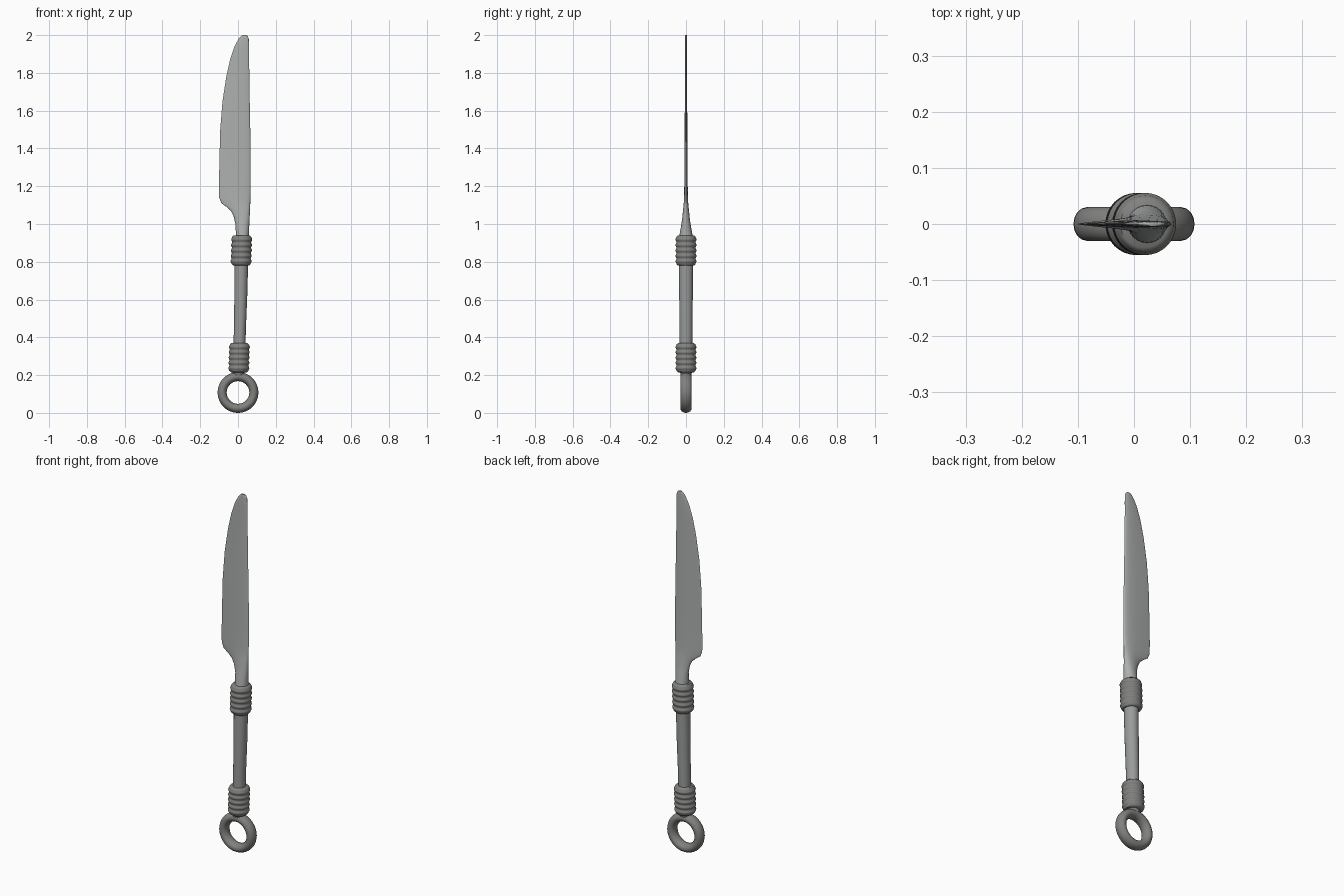
import bpy, bmesh, math

cube = bpy.data.objects.get("Cube")
if cube:
    bpy.data.objects.remove(cube)


def material(name, rgb):
    m = bpy.data.materials.new(name)
    m.use_nodes = True
    m.diffuse_color = (*rgb, 1)
    m.node_tree.nodes["Principled BSDF"].inputs["Base Color"].default_value = (*rgb, 1)
    return m


BLADE = material("blade steel", (0.42, 0.43, 0.43))
GRIP = material("grip steel", (0.32, 0.33, 0.33))
DARK = material("dark binding", (0.22, 0.22, 0.21))


def loft(name, sections, mat, angle=40):
    """Skin a stack of closed point loops and cap both ends."""
    bm = bmesh.new()
    loops = [[bm.verts.new(p) for p in s] for s in sections]
    n = len(loops[0])
    for a, b in zip(loops, loops[1:]):
        for i in range(n):
            j = (i + 1) % n
            bm.faces.new((a[i], a[j], b[j], b[i]))
    bm.faces.new(loops[0][::-1])
    bm.faces.new(loops[-1])
    mesh = bpy.data.meshes.new(name)
    bm.to_mesh(mesh)
    bm.free()
    mesh.materials.append(mat)
    obj = bpy.data.objects.new(name, mesh)
    bpy.context.collection.objects.link(obj)
    smooth(obj, angle)
    return obj


def smooth(obj, angle):
    bpy.ops.object.select_all(action="DESELECT")
    obj.select_set(True)
    bpy.context.view_layer.objects.active = obj
    bpy.ops.object.shade_smooth_by_angle(angle=math.radians(angle))


def circle(cx, z, rx, ry, n=32):
    turn = [2 * math.pi * i / n for i in range(n)]
    return [(cx + rx * math.cos(t), ry * math.sin(t), z) for t in turn]


def blade_section(z, left, right, half, wedge):
    """Ellipse that thins towards the cutting edge as wedge goes to 1."""
    mid, rx = (left + right) / 2, (right - left) / 2
    points = []
    for x, y, _ in circle(0, z, 1, 1, 24):
        taper = 1 - wedge * 0.75 * (1 - x) / 2
        points.append((mid + rx * x, half * y * taper, z))
    return points


# Blade: height, cutting edge, spine, half thickness, wedge amount
rows = [
    (0.90, -0.012, 0.058, 0.036, 0), (0.95, -0.011, 0.058, 0.033, 0),
    (1.00, -0.014, 0.060, 0.026, 0.2), (1.04, -0.023, 0.062, 0.022, 0.4),
    (1.07, -0.038, 0.063, 0.020, 0.6), (1.09, -0.060, 0.064, 0.018, 0.8),
    (1.11, -0.088, 0.065, 0.017, 1), (1.14, -0.100, 0.066, 0.015, 1),
    (1.20, -0.101, 0.067, 0.013, 1), (1.35, -0.098, 0.067, 0.011, 1),
    (1.50, -0.094, 0.065, 0.010, 1), (1.65, -0.082, 0.062, 0.009, 1),
    (1.78, -0.062, 0.060, 0.008, 1), (1.87, -0.042, 0.059, 0.007, 0.8),
    (1.94, -0.019, 0.059, 0.007, 0.6), (1.98, 0.003, 0.057, 0.006, 0.4),
    (1.995, 0.016, 0.052, 0.005, 0.2), (2.0, 0.024, 0.044, 0.004, 0),
]
loft("blade", [blade_section(*r) for r in rows], BLADE, 60)

# Grip rod, leaning slightly towards the spine
rod = [(0.30, 0.007, 0.031), (0.45, 0.010, 0.032), (0.62, 0.015, 0.034), (0.84, 0.019, 0.036)]
loft("grip", [circle(x, z, r, r + 0.002) for z, x, r in rod], GRIP)


# Ribbed collars
def collar(name, cx, low, high, ribs=5, steps=40):
    stack = [circle(cx, low, 0.042, 0.042)]
    for i in range(steps + 1):
        t = i / steps
        r = 0.053 + 0.0025 * math.cos(2 * math.pi * ribs * t + math.pi)
        stack.append(circle(cx + 0.004 * (t - 0.5), low + 0.008 + t * (high - low - 0.016), r, r))
    stack.append(circle(cx, high, 0.042, 0.042))
    loft(name, stack, DARK, 50)


collar("lower_collar", 0.006, 0.215, 0.370)
collar("upper_collar", 0.018, 0.780, 0.940)

# Hanging ring and its short neck
bpy.ops.mesh.primitive_torus_add(
    major_radius=0.084, minor_radius=0.024, major_segments=40, minor_segments=16,
    location=(0, 0, 0.108), rotation=(math.pi / 2, 0, 0))
ring = bpy.context.object
ring.name = "hanging_ring"
ring.scale.z = 1.25
ring.data.materials.append(DARK)
smooth(ring, 60)
loft("ring_neck", [circle(0.002, 0.19, 0.026, 0.028), circle(0.005, 0.24, 0.038, 0.034)], DARK)
